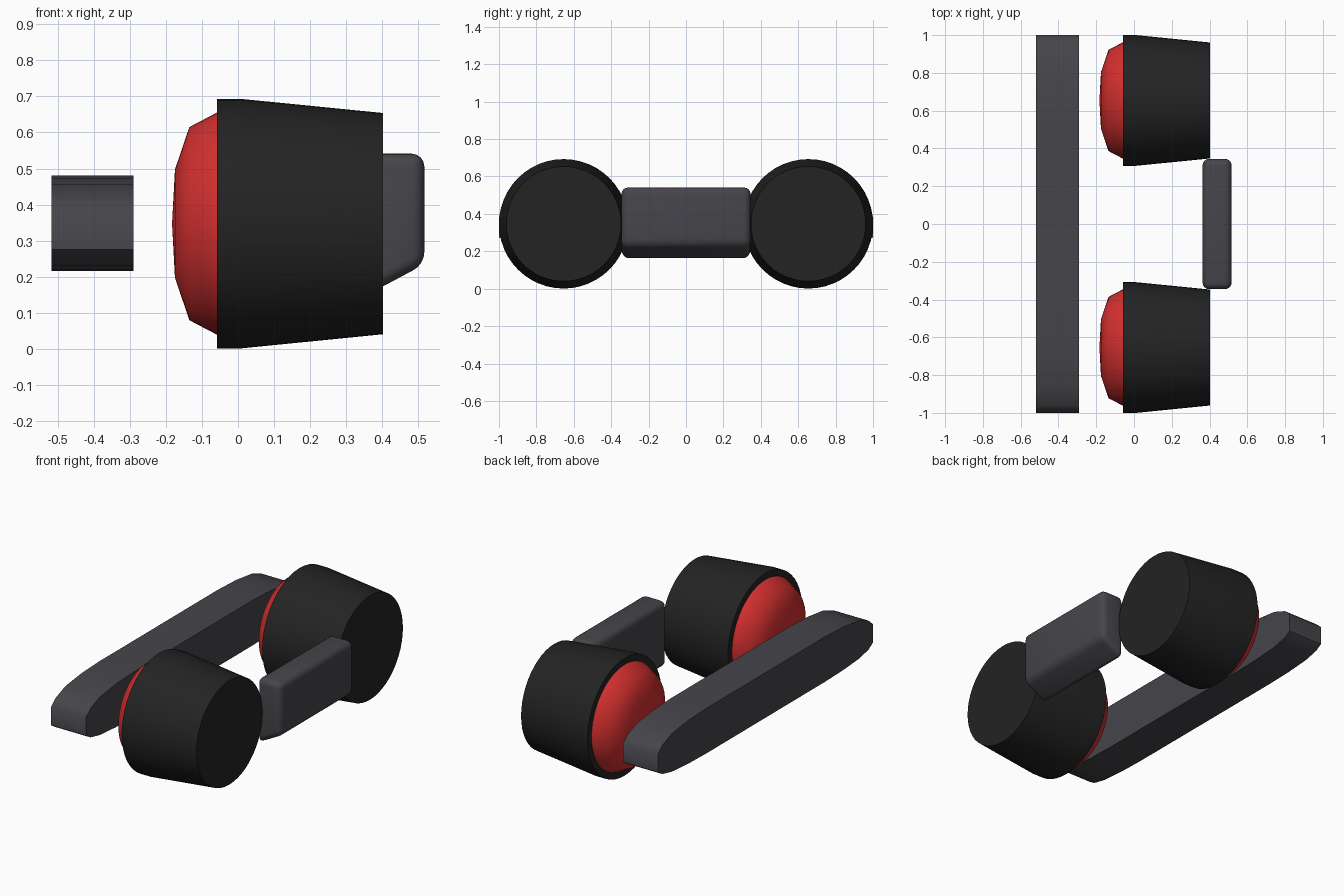
import bpy, bmesh, math

cube = bpy.data.objects.get("Cube")
if cube:
    bpy.data.objects.remove(cube, do_unlink=True)


def material(name, r, g, b):
    m = bpy.data.materials.new(name)
    m.diffuse_color = (r, g, b, 1)
    m.use_nodes = True
    bsdf = next(n for n in m.node_tree.nodes if n.type == "BSDF_PRINCIPLED")
    bsdf.inputs["Base Color"].default_value = (r, g, b, 1)
    bsdf.inputs["Roughness"].default_value = 0.6
    return m


BLACK = material("black_housing", 0.017, 0.017, 0.017)
GREY = material("dark_grey", 0.061, 0.059, 0.068)
RED = material("red_lens", 0.68, 0.03, 0.03)


def finish(name, bm, mat, angle=35):
    bmesh.ops.remove_doubles(bm, verts=bm.verts, dist=0.0001)
    bmesh.ops.recalc_face_normals(bm, faces=bm.faces)
    mesh = bpy.data.meshes.new(name)
    bm.to_mesh(mesh)
    bm.free()
    mesh.materials.append(mat)
    ob = bpy.data.objects.new(name, mesh)
    bpy.context.collection.objects.link(ob)
    bpy.ops.object.select_all(action="DESELECT")
    ob.select_set(True)
    bpy.context.view_layer.objects.active = ob
    bpy.ops.object.shade_smooth_by_angle(angle=math.radians(angle))
    return ob


def lathe(name, profile, y, z, mat, angle=35, sides=48):
    """Spin an (x, radius) profile about an axis along x."""
    bm = bmesh.new()
    verts = [bm.verts.new((x, y, z + r)) for x, r in profile]
    edges = [bm.edges.new(pair) for pair in zip(verts, verts[1:])]
    bmesh.ops.spin(bm, geom=verts + edges, cent=(0, y, z), axis=(1, 0, 0),
                   angle=math.tau, steps=sides, use_duplicate=False)
    return finish(name, bm, mat, angle)


def extrude(points, axis, start, end):
    """Prism from a 2D outline, along x (outline y,z) or y (outline x,z)."""
    bm = bmesh.new()
    place = (lambda a, b: (start, a, b)) if axis == "x" else (lambda a, b: (a, start, b))
    face = bm.faces.new([bm.verts.new(place(a, b)) for a, b in points])
    new = bmesh.ops.extrude_face_region(bm, geom=[face])["geom"]
    d = end - start
    bmesh.ops.translate(bm, verts=[v for v in new if isinstance(v, bmesh.types.BMVert)],
                        vec=(d, 0, 0) if axis == "x" else (0, d, 0))
    return bm


# Two tapered round housings, each with a red dome
CENTRE = 0.347
for side, y in (("front", -0.654), ("back", 0.654)):
    lathe(side + "_housing",
          [(-0.058, 0), (-0.058, 0.346), (0.01, 0.346), (0.402, 0.307), (0.402, 0)],
          y, CENTRE, BLACK)
    lathe(side + "_lens",
          [(-0.183, 0), (-0.175, 0.15), (-0.135, 0.268), (-0.055, 0.31)],
          y, CENTRE, RED, 60)

# Long bar with rounded, tapering ends
upper = [(1, 0.385), (0.96, 0.42), (0.87, 0.455), (0.72, 0.474), (0.55, 0.481)]
lower = [(0.55, 0.215), (0.72, 0.219), (0.87, 0.23), (0.96, 0.25), (1, 0.275)]
half = lower + upper
outline = half + [(-y, z) for y, z in reversed(half)]
finish("long_bar", extrude(outline, "x", -0.518, -0.29), GREY, 50)

# Bridge block with a sloping underside and soft edges
section = [(0.363, 0.152), (0.517, 0.234), (0.517, 0.541), (0.363, 0.541)]
bm = extrude(section, "y", -0.345, 0.345)
bmesh.ops.recalc_face_normals(bm, faces=bm.faces)
bmesh.ops.bevel(bm, geom=bm.edges[:], offset=0.035, offset_type="OFFSET",
                segments=4, profile=0.5, affect="EDGES", clamp_overlap=True)
finish("bridge_block", bm, GREY, 40)
